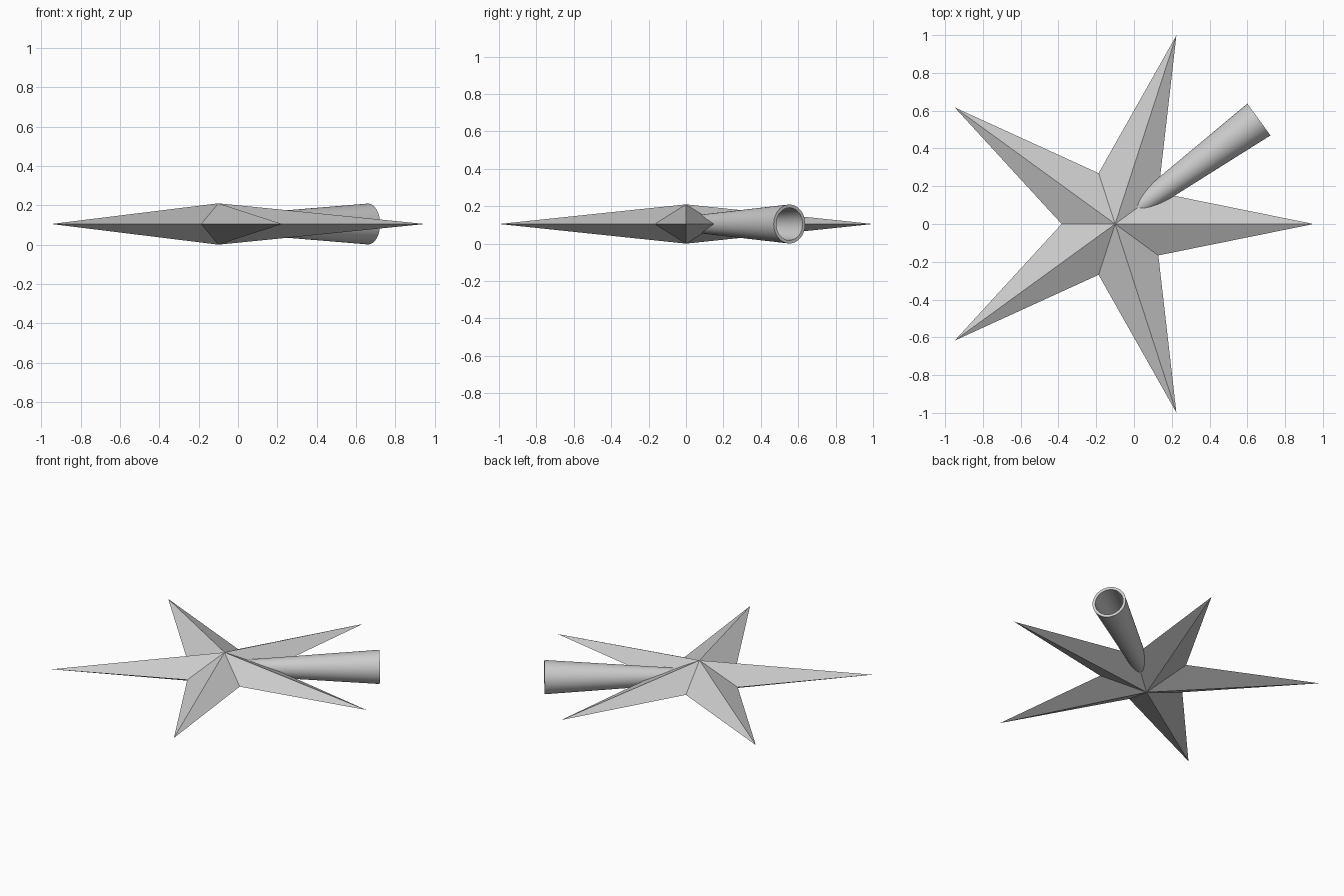
import bpy, bmesh, math
from mathutils import Matrix, Vector

cube = bpy.data.objects.get("Cube")
if cube:
    bpy.data.objects.remove(cube, do_unlink=True)

CENTRE = Vector((-0.10, 0, 0.105))
POINTS, TIP, NOTCH, PEAK = 5, 1.05, 0.283, 0.105
STEP = math.pi / POINTS

grey = bpy.data.materials.new("plain grey")
grey.use_nodes = True
grey.diffuse_color = (0.6, 0.6, 0.6, 1)
grey.node_tree.nodes["Principled BSDF"].inputs["Base Color"].default_value = (0.6, 0.6, 0.6, 1)


def finish(bm, name, matrix):
    bmesh.ops.recalc_face_normals(bm, faces=bm.faces)
    mesh = bpy.data.meshes.new(name)
    bm.to_mesh(mesh)
    bm.free()
    mesh.materials.append(grey)
    obj = bpy.data.objects.new(name, mesh)
    obj.matrix_world = matrix
    bpy.context.collection.objects.link(obj)
    return obj


# Star body: flat outline joined to a peak above and below
bm = bmesh.new()
outline = []
for i in range(2 * POINTS):
    r = NOTCH if i % 2 else TIP
    outline.append(bm.verts.new((r * math.cos(i * STEP), r * math.sin(i * STEP), 0)))
for z in (PEAK, -PEAK):
    peak = bm.verts.new((0, 0, z))
    for i, v in enumerate(outline):
        bm.faces.new((v, outline[(i + 1) % len(outline)], peak))
finish(bm, "star_body", Matrix.Translation(CENTRE))

# Mounting tube: hollow taper leaving the star through one notch
LENGTH, SEGMENTS = 0.941, 64
profile = [(0.041, 0), (0.104, LENGTH), (0.087, LENGTH), (0.030, 0)]
bm = bmesh.new()
rings = []
for r, d in profile:
    rings.append([bm.verts.new((r * math.cos(a), r * math.sin(a), d))
                  for a in (2 * math.pi * k / SEGMENTS for k in range(SEGMENTS))])
for j, ring in enumerate(rings):
    following = rings[(j + 1) % len(rings)]
    for k in range(SEGMENTS):
        n = (k + 1) % SEGMENTS
        bm.faces.new((ring[k], ring[n], following[n], following[k]))
aim = Matrix.Rotation(STEP, 4, "Z") @ Matrix.Rotation(math.pi / 2, 4, "Y")
tube = finish(bm, "mounting_tube", Matrix.Translation(CENTRE) @ aim)

# Smooth tube walls with crisp rims
bpy.ops.object.select_all(action="DESELECT")
tube.select_set(True)
bpy.context.view_layer.objects.active = tube
bpy.ops.object.shade_smooth_by_angle(angle=math.radians(30))
